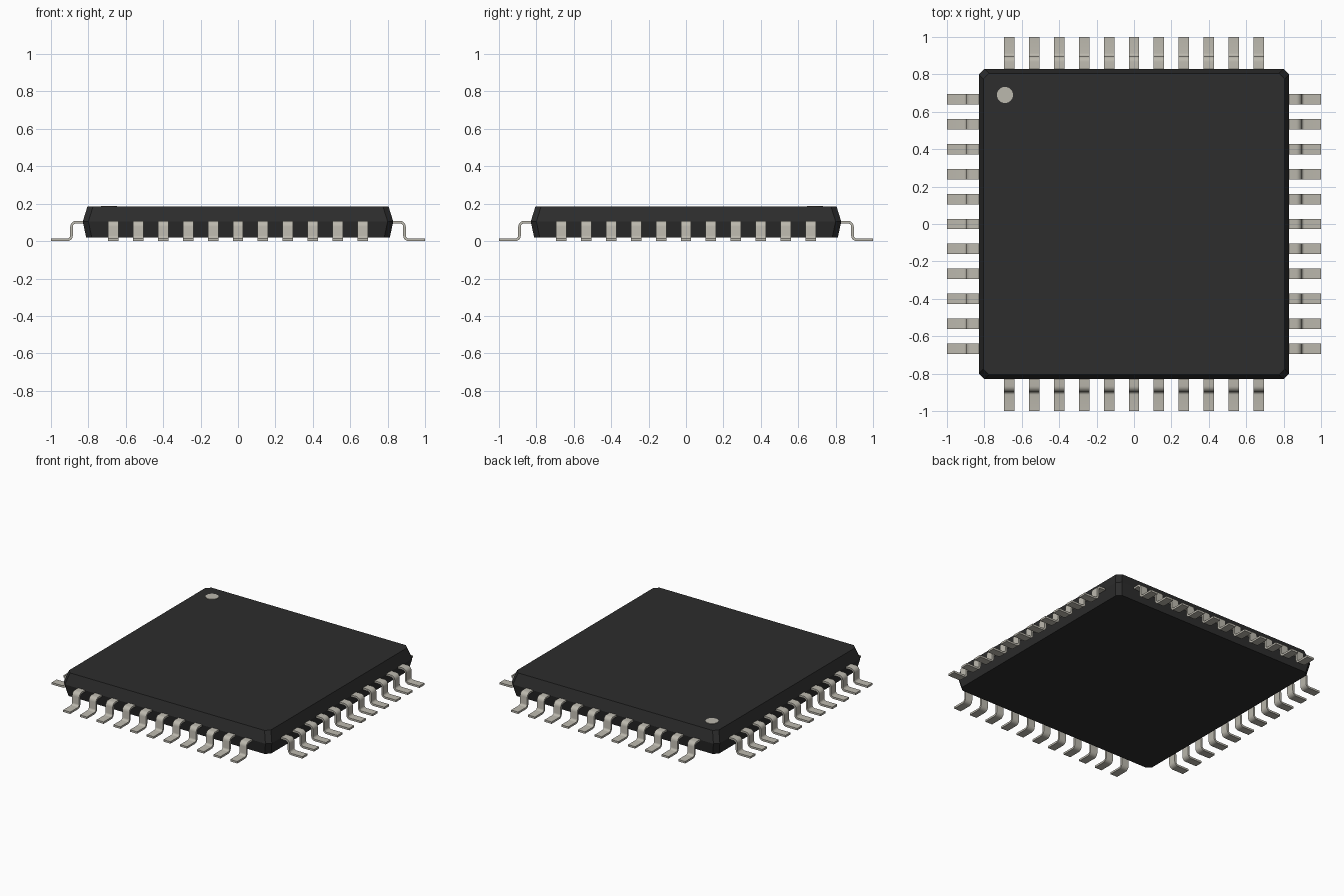
import bpy, bmesh, math
from mathutils import Matrix, Vector

cube = bpy.data.objects.get("Cube")
if cube:
    bpy.data.objects.remove(cube, do_unlink=True)


def material(name, rgb, rough):
    m = bpy.data.materials.new(name)
    m.use_nodes = True
    m.diffuse_color = (*rgb, 1)
    bsdf = m.node_tree.nodes["Principled BSDF"]
    bsdf.inputs["Base Color"].default_value = (*rgb, 1)
    bsdf.inputs["Roughness"].default_value = rough
    return m


BLACK = material("black plastic", (0.026, 0.026, 0.026), 0.6)
METAL = material("tinned metal", (0.50, 0.48, 0.42), 0.4)


def make_object(name, bm, mat, smooth=False):
    bmesh.ops.recalc_face_normals(bm, faces=bm.faces)
    mesh = bpy.data.meshes.new(name)
    bm.to_mesh(mesh)
    bm.free()
    mesh.materials.append(mat)
    ob = bpy.data.objects.new(name, mesh)
    bpy.context.collection.objects.link(ob)
    if smooth:
        bpy.ops.object.select_all(action="DESELECT")
        ob.select_set(True)
        bpy.context.view_layer.objects.active = ob
        bpy.ops.object.shade_smooth_by_angle(angle=math.radians(40))
    return ob


def bridge(bm, a, b):
    for i in range(len(a)):
        j = (i + 1) % len(a)
        bm.faces.new((a[i], a[j], b[j], b[i]))


# Package body: chamfered square sections, widest at the parting line
def chamfered_square(h, c):
    return [(h, c - h), (h, h - c), (h - c, h), (c - h, h),
            (-h, h - c), (-h, c - h), (c - h, -h), (h - c, -h)]


bm = bmesh.new()
rings = [[bm.verts.new((x, y, z)) for x, y in chamfered_square(h, 0.03)]
         for h, z in ((0.812, 0.02), (0.83, 0.105), (0.805, 0.185))]
for low, high in zip(rings, rings[1:]):
    bridge(bm, low, high)
bm.faces.new(rings[0][::-1])
bm.faces.new(rings[-1])
make_object("package_body", bm, BLACK)

# Orientation dot in the back right corner
bm = bmesh.new()
bmesh.ops.create_cone(bm, cap_ends=True, segments=32, radius1=0.043, radius2=0.043,
                      depth=0.004, matrix=Matrix.Translation((-0.69, 0.69, 0.186)))
make_object("orientation_dot", bm, METAL)

# Gull-wing lead: a bent centre line thickened into a strip
THICK, RADIUS, WIDTH, STEPS = 0.014, 0.023, 0.056, 5
TOP, FOOT, BEND = 0.101, THICK / 2, 0.89


def lead_path():
    """Points along the lead with their upward-side normals."""
    path = [(Vector((0.80, TOP)), Vector((0, 1)))]
    for i in range(STEPS + 1):
        a = math.pi / 2 * (1 - i / STEPS)
        n = Vector((math.cos(a), math.sin(a)))
        path.append((Vector((BEND - RADIUS, TOP - RADIUS)) + n * RADIUS, n))
    for i in range(STEPS + 1):
        a = math.pi / 2 * i / STEPS
        n = Vector((math.cos(a), math.sin(a)))
        path.append((Vector((BEND + RADIUS, FOOT + RADIUS)) - n * RADIUS, n))
    path.append((Vector((1.0, FOOT)), Vector((0, 1))))
    return path


def add_lead(bm, offset, turn):
    sections = []
    for p, n in lead_path():
        ring = []
        for side, up in ((-1, -1), (1, -1), (1, 1), (-1, 1)):
            q = p + n * up * THICK / 2
            ring.append(bm.verts.new(turn @ Vector((q.x, offset + side * WIDTH / 2, q.y))))
        sections.append(ring)
    for a, b in zip(sections, sections[1:]):
        bridge(bm, a, b)
    bm.faces.new(sections[0])
    bm.faces.new(sections[-1])


# Eleven leads along each of the four sides
for quarter, side in enumerate(("left", "back", "right", "front")):
    bm = bmesh.new()
    turn = Matrix.Rotation(quarter * math.pi / 2, 3, "Z")
    for i in range(-5, 6):
        add_lead(bm, i * 0.1333, turn)
    make_object(side + "_leads", bm, METAL, smooth=True)
